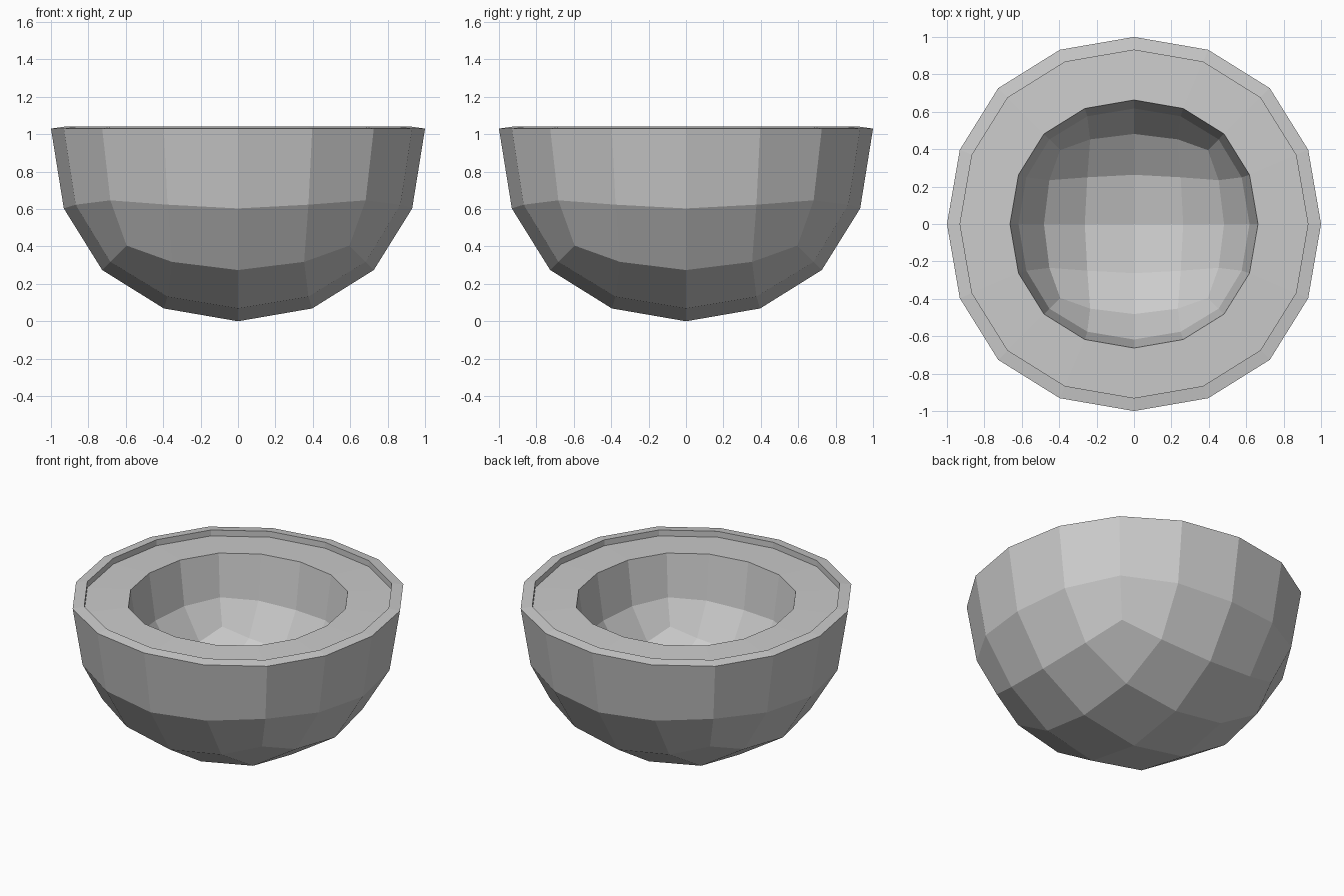
import bpy, bmesh
from mathutils import Vector

if "Cube" in bpy.data.objects:
    bpy.data.objects.remove(bpy.data.objects["Cube"])

# Subdivided cube gives the low-poly quad ball used for both shells
bpy.ops.mesh.primitive_cube_add(size=2)
bowl = bpy.context.object
bowl.name = "bowl"
sub = bowl.modifiers.new("round", 'SUBSURF')
sub.levels = 2
bpy.ops.object.modifier_apply(modifier="round")
ball = bowl.data.copy()
unit = max(v.co.x for v in ball.vertices)


def half_ball(bm, radius, centre_z, rim_z):
    """Add the lower half of the ball with its open rim lifted to rim_z."""
    old = set(bm.verts)
    bm.from_mesh(ball)
    new = [v for v in bm.verts if v not in old]
    bmesh.ops.delete(bm, geom=[v for v in new if v.co.z > 0.01], context='VERTS')
    for v in bm.verts:
        if v in old:
            continue
        rim = abs(v.co.z) < 0.01
        v.co *= radius / unit
        v.co.z = rim_z if rim else v.co.z + centre_z
    return [e for e in bm.edges if e.is_boundary and e.verts[0] not in old]


def extrude_rim(bm, edges, scale, z):
    """Extrude an open rim to a new size and height."""
    geom = bmesh.ops.extrude_edge_only(bm, edges=edges)["geom"]
    for v in geom:
        if isinstance(v, bmesh.types.BMVert):
            v.co = Vector((v.co.x * scale, v.co.y * scale, z))
    return [g for g in geom if isinstance(g, bmesh.types.BMEdge)]


bm = bmesh.new()
# Outer shell, raised lip and step down to the ledge
rim = half_ball(bm, 1.0, 1.0, 1.03)
rim = extrude_rim(bm, rim, 0.93, 1.04)
rim = extrude_rim(bm, rim, 1.0, 1.0)
# Inner hollow, joined to the step by the broad ledge
half_ball(bm, 0.663, 0.965, 1.01)
loops = [e for e in bm.edges if e.is_boundary]
bmesh.ops.bridge_loops(bm, edges=loops)
bmesh.ops.recalc_face_normals(bm, faces=bm.faces)
for f in bm.faces:
    f.smooth = False
bm.to_mesh(bowl.data)
bm.free()
bpy.data.meshes.remove(ball)
